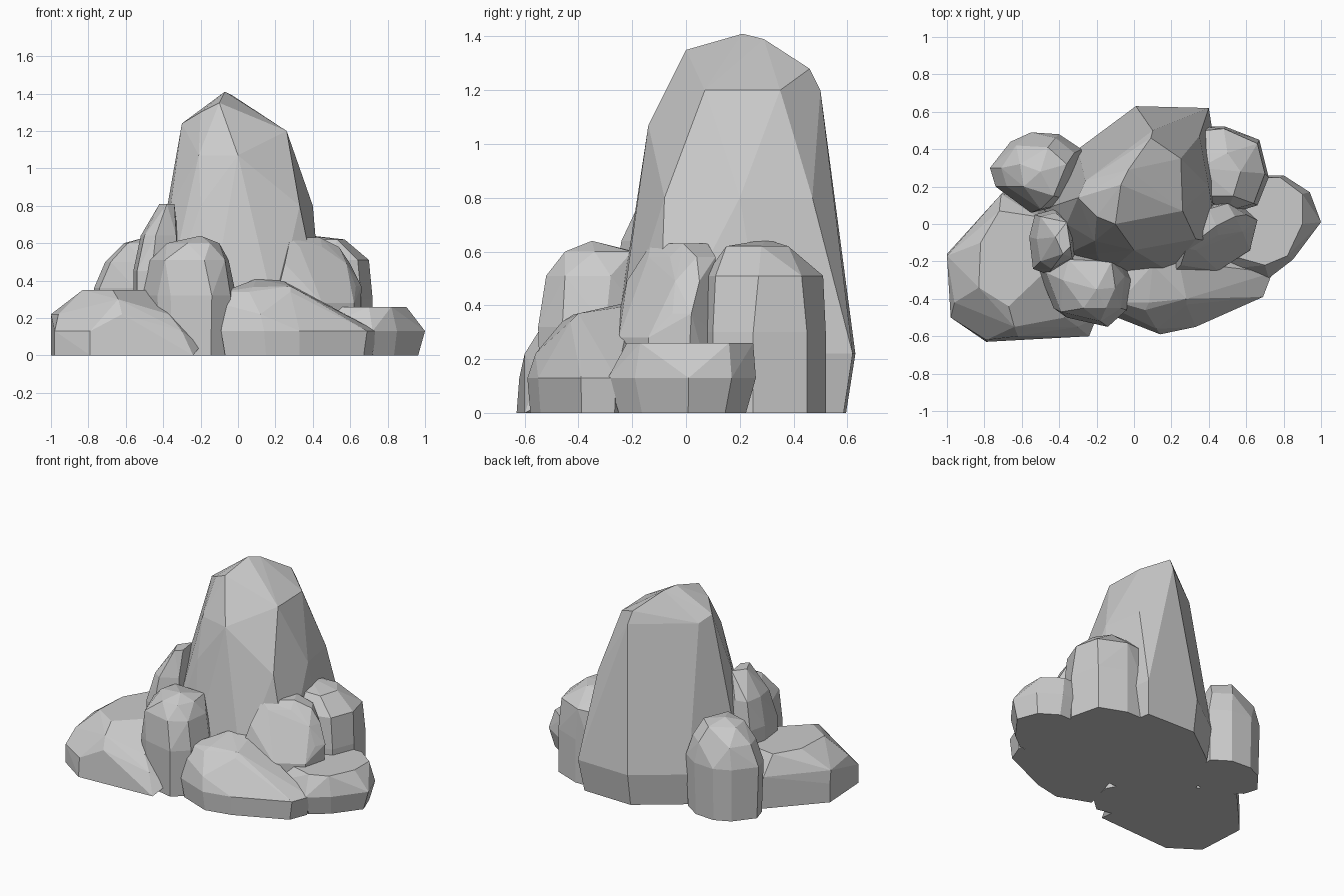
import bpy
import bmesh

# Remove the default cube only
default_cube = bpy.data.objects.get("Cube")
if default_cube:
    bpy.data.objects.remove(default_cube, do_unlink=True)

# One plain stone colour
stone = bpy.data.materials.new("grey_stone")
stone.use_nodes = True
stone_colour = (0.6, 0.6, 0.6, 1)
stone.diffuse_color = stone_colour
shader = stone.node_tree.nodes["Principled BSDF"]
shader.inputs["Base Color"].default_value = stone_colour
shader.inputs["Roughness"].default_value = 0.9


def level(height, *outline):
    """Horizontal outline of a rock at one height."""
    return [(x, y, height) for x, y in outline]


def footprint(outline, scale):
    """Copy of an outline on the ground, scaled about its centre."""
    count = len(outline)
    centre_x = sum(point[0] for point in outline) / count
    centre_y = sum(point[1] for point in outline) / count
    return [(centre_x + (x - centre_x) * scale,
             centre_y + (y - centre_y) * scale, 0) for x, y, z in outline]


def rock(name, foot_scale, *levels, chips=()):
    """Faceted boulder wrapped around its levels and extra corner points."""
    points = footprint(levels[0], foot_scale) + list(chips)
    for outline in levels:
        points += outline

    mesh = bpy.data.meshes.new(name)
    bm = bmesh.new()
    for point in points:
        bm.verts.new(point)
    hull = bmesh.ops.convex_hull(bm, input=bm.verts[:])
    unused = set(hull["geom_interior"]) | set(hull["geom_unused"])
    loose = [item for item in unused
             if isinstance(item, bmesh.types.BMVert) and item.is_valid]
    bmesh.ops.delete(bm, geom=loose, context="VERTS")
    bmesh.ops.dissolve_limit(bm, angle_limit=0.06,
                             verts=bm.verts[:], edges=bm.edges[:])
    bmesh.ops.recalc_face_normals(bm, faces=bm.faces[:])
    bm.to_mesh(mesh)
    bm.free()
    mesh.materials.append(stone)

    boulder = bpy.data.objects.new(name, mesh)
    bpy.context.collection.objects.link(boulder)
    return boulder


# Tall central peak with a slanted, chipped summit
rock("central_peak", 0.93,
     level(.22, (.01, .63), (.4, .62), (.45, .3), (.45, -.1), (.2, -.26),
           (-.15, -.27), (-.4, -.18), (-.48, .08), (-.3, .4)),
     level(.8, (.35, .47), (.4, .2), (.33, -.08), (.1, -.17),
           (-.2, -.16), (-.36, 0), (-.33, .2)),
     level(1.2, (.1, .5), (.26, .07), (.25, .35), (-.26, .23)),
     level(1.07, (-.21, -.09), (0, -.14)),
     chips=[(-.3, .14, 1.24), (-.2, .04, 1.3), (-.1, 0, 1.35),
            (-.07, .21, 1.41), (-.03, .29, 1.39), (.09, .46, 1.28)])

# Broad slab at the front left
rock("left_slab", 1,
     level(.13, (-1, -.16), (-.98, -.5), (-.79, -.62), (-.5, -.6),
           (-.3, -.55), (-.3, -.1), (-.5, .12), (-.7, .17)),
     level(.22, (-1, -.17), (-.96, -.42), (-.62, -.6), (-.37, -.5),
           (-.71, .16)),
     level(.35, (-.82, -.1), (-.72, .07), (-.52, .04), (-.47, -.25),
           (-.67, -.44), (-.83, -.34)),
     chips=[(-.79, -.63, 0), (-.24, -.6, 0), (-.2, -.5, .05),
            (-.64, -.55, .3)])

# Upright boulder at the front, left of the middle
rock("front_boulder", .95,
     level(.32, (-.51, -.25), (-.43, -.45), (-.36, -.5), (-.14, -.55),
           (-.04, -.46), (-.01, -.3), (-.1, -.13), (-.4, -.14)),
     level(.51, (-.47, -.26), (-.39, -.47), (-.18, -.52), (-.07, -.45),
           (-.05, -.28), (-.42, -.17)),
     level(.6, (-.38, -.3), (-.27, -.45), (-.15, -.45), (-.1, -.34),
           (-.12, -.2), (-.35, -.19)),
     chips=[(-.2, -.35, .64)])

# Low slab along the front right, with a ledge against the peak
rock("front_slab", .95,
     level(.13, (-.09, -.5), (.14, -.59), (.33, -.55), (.69, -.39),
           (.74, -.26), (.5, -.12), (0, -.18)),
     level(.34, (-.08, -.42), (.06, -.46), (.28, -.43), (-.02, -.2)),
     chips=[(.28, -.4, .37), (.08, -.42, .365), (.1, -.22, .41),
            (.24, -.2, .4), (.12, -.56, .22), (-.07, -.47, .27)])

# Low boulder at the far right, undercut at its tip
rock("right_low_boulder", .86,
     level(.13, (.45, .26), (.8, .26), (.94, .17), (1, .01), (.85, -.19),
           (.72, -.29), (.4, -.25)),
     level(.26, (.5, .24), (.78, .25), (.9, .16), (.9, .0), (.82, -.17),
           (.7, -.22), (.45, -.15)))

# Boulder with a wide slanted oval face, right of the middle
rock("oval_boulder", 1,
     level(.28, (.2, -.12), (.3, -.25), (.45, -.25), (.62, -.14),
           (.65, 0), (.55, .12), (.2, .1)),
     level(.37, (.22, -.25), (.63, -.05), (.66, .02)),
     level(.49, (.25, -.22), (.58, -.04), (.6, .05)),
     level(.58, (.33, -.14), (.45, -.06), (.54, .04), (.5, .11)),
     level(.63, (.28, -.13), (.33, -.09), (.44, -.01), (.4, .08),
           (.25, .06)))

# Upright boulder at the back right
rock("back_right_boulder", 1,
     level(.3, (.38, .52), (.49, .52), (.67, .45), (.72, .25), (.66, .1),
           (.5, .05), (.3, .2)),
     level(.51, (.38, .5), (.48, .51), (.66, .43), (.7, .27), (.64, .11),
           (.5, .07)),
     level(.62, (.38, .38), (.5, .38), (.57, .28), (.53, .15), (.35, .15)),
     chips=[(.35, .3, .645)])

# Domed boulder at the back left
rock("back_left_boulder", .95,
     level(.36, (-.77, .3), (-.66, .44), (-.55, .49), (-.4, .48), (-.28, .4),
           (-.3, .12), (-.55, .06), (-.74, .2)),
     level(.5, (-.71, .3), (-.63, .42), (-.42, .46), (-.32, .38), (-.5, .08),
           (-.68, .2)),
     level(.6, (-.61, .32), (-.46, .41), (-.36, .32), (-.43, .15),
           (-.59, .2)),
     chips=[(-.5, .28, .63)])

# Slim spire leaning against the left of the peak
rock("left_spire", 1,
     level(.45, (-.56, -.07), (-.54, -.24), (-.46, -.27), (-.32, -.2),
           (-.3, .04), (-.42, .08), (-.53, .05)),
     level(.64, (-.52, -.08), (-.5, -.2), (-.44, -.24), (-.33, -.18),
           (-.42, .06), (-.5, .04)),
     level(.81, (-.42, -.07), (-.38, -.16), (-.34, -.12), (-.36, .01)))
